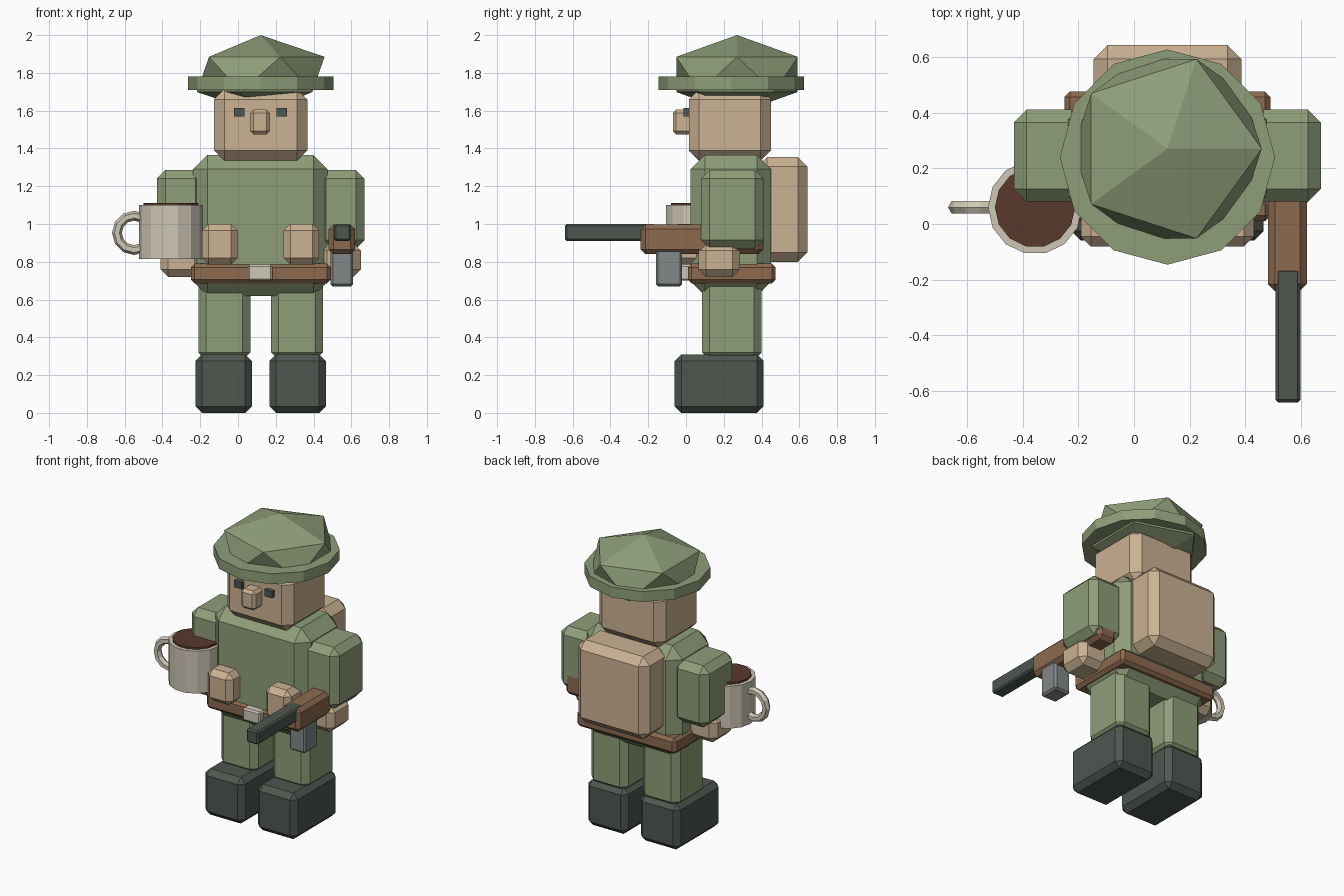
import bpy, bmesh, math
from mathutils import Matrix, Vector

if "Cube" in bpy.data.objects:
    bpy.data.objects.remove(bpy.data.objects["Cube"])


def material(name, r, g, b):
    m = bpy.data.materials.new(name)
    lin = [((c / 255 + 0.055) / 1.055) ** 2.4 for c in (r, g, b)]
    m.diffuse_color = (*lin, 1)
    m.use_nodes = True
    m.node_tree.nodes["Principled BSDF"].inputs["Base Color"].default_value = m.diffuse_color
    return m


GREEN = material("olive_green", 143, 158, 121)
SKIN = material("tan", 203, 178, 147)
DARK = material("dark_grey_green", 78, 87, 80)
BROWN = material("leather_brown", 140, 106, 78)
CREAM = material("cream", 206, 199, 181)
COFFEE = material("coffee", 90, 57, 44)
STEEL = material("steel_grey", 130, 135, 135)
MID = 0.12  # body centre line in x


def finish(name, bm, mat):
    bmesh.ops.recalc_face_normals(bm, faces=bm.faces)
    mesh = bpy.data.meshes.new(name)
    bm.to_mesh(mesh)
    bm.free()
    mesh.materials.append(mat)
    ob = bpy.data.objects.new(name, mesh)
    bpy.context.collection.objects.link(ob)
    return ob


def box(name, mat, x, y, z, bevel):
    """Chamfered box from (min, max) ranges."""
    bm = bmesh.new()
    bmesh.ops.create_cube(bm, size=1)
    for v in bm.verts:
        v.co = [(a + b) / 2 + c * (b - a) for c, (a, b) in zip(v.co, (x, y, z))]
    if bevel:
        bmesh.ops.bevel(bm, geom=bm.edges[:], offset=bevel, segments=1,
                        affect='EDGES', clamp_overlap=True)
    return finish(name, bm, mat)


def pair(name, mat, x, y, z, bevel):
    """Two boxes mirrored about the body centre line; x is the distance from it."""
    box(name + "_left", mat, (MID + x[0], MID + x[1]), y, z, bevel)
    box(name + "_right", mat, (MID - x[1], MID - x[0]), y, z, bevel)


def disc(name, mat, cx, cy, z, radius, sides, turn=0):
    bm = bmesh.new()
    bmesh.ops.create_cone(
        bm, cap_ends=True, segments=sides, radius1=radius, radius2=radius, depth=z[1] - z[0],
        matrix=Matrix.Translation((cx, cy, sum(z) / 2)) @ Matrix.Rotation(turn, 4, 'Z'))
    return finish(name, bm, mat)


# Body
box("torso", GREEN, (-0.237, 0.475), (0.025, 0.45), (0.62, 1.365), 0.075)
pair("leg", GREEN, (0.055, 0.33), (0.085, 0.40), (0.28, 0.72), 0.04)
pair("boot", DARK, (0.047, 0.345), (-0.06, 0.41), (0.0, 0.31), 0.035)
pair("arm", GREEN, (0.30, 0.55), (0.08, 0.41), (0.87, 1.285), 0.045)
pair("hand", SKIN, (0.31, 0.53), (0.065, 0.285), (0.72, 0.90), 0.04)

# Head and face
box("head", SKIN, (-0.127, 0.367), (0.015, 0.45), (1.335, 1.715), 0.055)
box("nose", SKIN, (0.063, 0.17), (-0.07, 0.04), (1.475, 1.605), 0.018)
pair("eye", DARK, (0.085, 0.14), (-0.012, 0.03), (1.57, 1.615), 0)

# Hat
disc("hat_brim", GREEN, MID, 0.24, (1.71, 1.78), 0.386, 12, math.pi / 2)
bm = bmesh.new()
bmesh.ops.create_icosphere(bm, subdivisions=1, radius=1)
for v in bm.verts:
    v.co = Vector((v.co.x * 0.378, v.co.y * 0.378, v.co.z * 0.208)) + Vector((MID, 0.27, 1.792))
finish("hat_crown", bm, GREEN)

# Belt, pouches and backpack
box("belt", BROWN, (-0.25, 0.49), (0.01, 0.475), (0.685, 0.79), 0.02)
box("belt_buckle", CREAM, (0.052, 0.182), (-0.03, 0.05), (0.70, 0.785), 0.01)
pair("pouch", SKIN, (0.122, 0.31), (-0.08, 0.10), (0.785, 1.0), 0.035)
box("backpack", SKIN, (-0.145, 0.385), (0.38, 0.642), (0.80, 1.355), 0.05)

# Rifle
box("rifle_stock", BROWN, (0.48, 0.62), (-0.24, 0.41), (0.84, 0.998), 0.025)
box("rifle_barrel", DARK, (0.508, 0.597), (-0.64, -0.16), (0.91, 1.0), 0.01)
box("rifle_magazine", STEEL, (0.49, 0.61), (-0.16, -0.02), (0.67, 0.87), 0.012)

# Mug with drink
MX, MY = -0.355, 0.06
disc("mug", CREAM, MX, MY, (0.815, 1.10), 0.169, 14, math.pi / 2)
disc("coffee", COFFEE, MX, MY, (1.09, 1.112), 0.144, 14, math.pi / 2)

# Mug handle: ring swept in the xz plane
bm = bmesh.new()
N, M = 12, 6
rings = []
for i in range(N):
    a = 2 * math.pi * i / N
    ring = []
    for j in range(M):
        t = 2 * math.pi * j / M
        r = 0.091 + 0.026 * math.cos(t)
        ring.append(bm.verts.new((-0.55 + r * math.cos(a), MY + 0.026 * math.sin(t),
                                  0.953 + r * math.sin(a))))
    rings.append(ring)
for i in range(N):
    p, q = rings[i], rings[(i + 1) % N]
    for j in range(M):
        k = (j + 1) % M
        bm.faces.new((p[j], p[k], q[k], q[j]))
finish("mug_handle", bm, CREAM)
